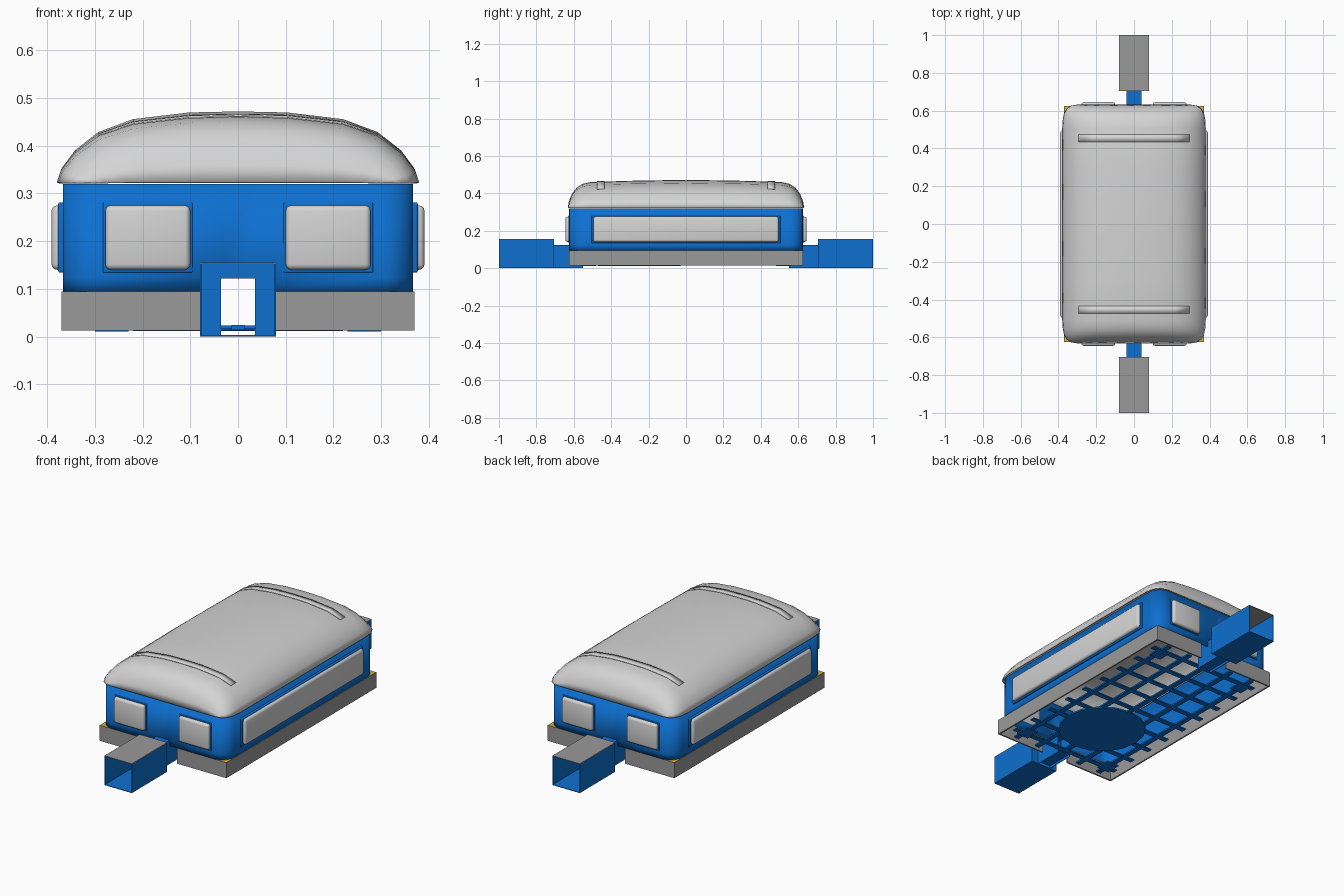
import bpy, bmesh, math

if "Cube" in bpy.data.objects:
    bpy.data.objects.remove(bpy.data.objects["Cube"], do_unlink=True)


def material(name, rgb):
    m = bpy.data.materials.new(name)
    m.use_nodes = True
    m.diffuse_color = (*rgb, 1)
    m.node_tree.nodes["Principled BSDF"].inputs["Base Color"].default_value = (*rgb, 1)
    return m


BLUE = material("blue", (0.004, 0.16, 0.63))
LIGHT = material("light_grey", (0.66, 0.66, 0.66))
GREY = material("mid_grey", (0.32, 0.32, 0.32))
YELLOW = material("yellow", (0.75, 0.45, 0.02))


def finish(name, bm, mat, thick=0, smooth=False):
    bmesh.ops.remove_doubles(bm, verts=bm.verts, dist=1e-5)
    bmesh.ops.recalc_face_normals(bm, faces=bm.faces)
    me = bpy.data.meshes.new(name)
    bm.to_mesh(me)
    bm.free()
    me.materials.append(mat)
    ob = bpy.data.objects.new(name, me)
    bpy.context.collection.objects.link(ob)
    if thick:
        mod = ob.modifiers.new("wall", 'SOLIDIFY')
        mod.thickness = thick
        mod.offset = -1
    if smooth:
        bpy.ops.object.select_all(action='DESELECT')
        ob.select_set(True)
        bpy.context.view_layer.objects.active = ob
        bpy.ops.object.shade_smooth_by_angle(angle=math.radians(35))
    return ob


def box(name, x, y, z, mat, bevel=0):
    bm = bmesh.new()
    bmesh.ops.create_cube(bm, size=1)
    for v in bm.verts:
        v.co = [a + (b - a) * (c + 0.5) for (a, b), c in zip((x, y, z), v.co)]
    if bevel:
        bmesh.ops.bevel(bm, geom=bm.edges[:], offset=bevel, segments=3,
                        profile=0.5, affect='EDGES')
    return finish(name, bm, mat, smooth=bool(bevel))


def rounded_outline(hx, hy, r, steps=6):
    pts = []
    for sx, sy, start in ((1, 1, 0), (-1, 1, 90), (-1, -1, 180), (1, -1, 270)):
        for i in range(steps + 1):
            a = math.radians(start + 90 * i / steps)
            pts.append((sx * (hx - r) + r * math.cos(a), sy * (hy - r) + r * math.sin(a)))
    return pts


# Body wall: rounded shell with a tunnel notch in each end
HX, HY, NOTCH = 0.367, 0.625, 0.036
outline = []
ring = rounded_outline(HX, HY, 0.07)
for i, p in enumerate(ring):
    outline.append(p)
    q = ring[(i + 1) % len(ring)]
    if abs(p[1] - q[1]) < 1e-6 and p[0] * q[0] < 0:
        s = math.copysign(NOTCH, p[0])
        outline += [(s, p[1]), (-s, p[1])]
bm = bmesh.new()
levels = (0.095, 0.125, 0.32)
rows = [[bm.verts.new((x, y, z)) for x, y in outline] for z in levels]
for k in range(2):
    for i in range(len(outline)):
        j = (i + 1) % len(outline)
        if k == 0 and max(abs(outline[i][0]), abs(outline[j][0])) < NOTCH + 0.001:
            continue
        bm.faces.new((rows[k][i], rows[k][j], rows[k + 1][j], rows[k + 1][i]))
finish("body_wall", bm, BLUE, 0.008, True)

# Yellow ledge: square outer edge, rounded opening
bm = bmesh.new()
inner = rounded_outline(HX - 0.01, HY - 0.01, 0.065)
for i, p in enumerate(inner):
    q = inner[(i + 1) % len(inner)]
    if max(abs(p[0] - q[0]), abs(p[1] - q[1])) > 0.1:
        continue
    sx, sy = math.copysign(0.369, p[0]), math.copysign(0.624, p[1])
    bm.faces.new([bm.verts.new((*c, 0.096)) for c in (p, q, (sx, sy))])
finish("corner_ledges", bm, YELLOW)

# Skirt with a gap at each end
for s, side in ((-1, "right"), (1, "left")):
    box(f"skirt_{side}", sorted((s * 0.37, s * 0.362)), (-0.625, 0.625), (0.013, 0.095), GREY)
    for e, end in ((-1, "front"), (1, "back")):
        box(f"skirt_{end}_{side}", sorted((s * 0.08, s * 0.37)),
            sorted((e * 0.617, e * 0.625)), (0.013, 0.095), GREY)

# Roof: cross-section lofted along the length
PROFILE = [(1, 0), (0.975, 0.19), (0.9, 0.45), (0.77, 0.71), (0.58, 0.89), (0.27, 0.985), (0, 1)]
PROFILE += [(-x, z) for x, z in PROFILE[-2::-1]]
HALF = [(0.632, 0.30, 0), (0.626, 0.335, 0.035), (0.61, 0.358, 0.075), (0.585, 0.371, 0.107),
        (0.555, 0.377, 0.127), (0.51, 0.38, 0.137), (0.3, 0.38, 0.144)]
ROOF_Z = 0.323


def loft(name, stations, mat, lift=0, reach=1, thick=0.006):
    bm = bmesh.new()
    pts = [p for p in PROFILE if abs(p[0]) <= reach]
    rows = [[bm.verts.new((x * w, y, ROOF_Z + z * h + lift)) for x, z in pts]
            for y, w, h in stations]
    for a, b in zip(rows, rows[1:]):
        for i in range(len(pts) - 1):
            bm.faces.new((a[i], a[i + 1], b[i + 1], b[i]))
    return finish(name, bm, mat, thick, True)


loft("roof", [(-y, w, h) for y, w, h in HALF] + [(0, 0.38, 0.149)] + HALF[::-1], LIGHT)

# Raised roof ribs
for s, end in ((-1, "front"), (1, "back")):
    loft(f"roof_rib_{end}", [(s * 0.435, 0.38, 0.1405), (s * 0.475, 0.38, 0.139)],
         LIGHT, 0.003, 0.8, 0.004)

# Window panels and their frames
for s, side in ((-1, "right"), (1, "left")):
    box(f"side_frame_{side}", sorted((s * 0.36, s * 0.377)), (-0.505, 0.505),
        (0.134, 0.281), BLUE, 0.004)
    box(f"side_panel_{side}", sorted((s * 0.36, s * 0.391)), (-0.495, 0.495),
        (0.14, 0.275), LIGHT, 0.012)
    for e, end in ((-1, "front"), (1, "back")):
        box(f"{end}_frame_{side}", sorted((s * 0.095, s * 0.283)),
            sorted((e * 0.618, e * 0.629)), (0.134, 0.281), BLUE, 0.003)
        box(f"{end}_panel_{side}", sorted((s * 0.10, s * 0.278)),
            sorted((e * 0.615, e * 0.645)), (0.14, 0.275), LIGHT, 0.012)

# Couplers: open tubes with a back plate and a narrow neck
T = 0.003
for e, end in ((-1, "front"), (1, "back")):
    tube, neck = sorted((e * 0.705, e)), sorted((e * 0.55, e * 0.705))
    plate = sorted((e * 0.705, e * 0.708))
    box(f"{end}_coupler_top", (-0.08, 0.08), tube, (0.152, 0.155), GREY)
    box(f"{end}_coupler_floor", (-0.08, 0.08), tube, (0, T), BLUE)
    box(f"{end}_coupler_plate_top", (-0.08, 0.08), plate, (0.125, 0.152), BLUE)
    box(f"{end}_neck_top", (-NOTCH, NOTCH), neck, (0.122, 0.125), BLUE)
    box(f"{end}_neck_floor", (-NOTCH, NOTCH), neck, (0.013, 0.016), BLUE)
    for s, side in ((-1, "right"), (1, "left")):
        box(f"{end}_coupler_side_{side}", sorted((s * 0.08, s * 0.077)), tube, (0, 0.152), BLUE)
        box(f"{end}_coupler_plate_{side}", sorted((s * NOTCH, s * 0.08)), plate, (0, 0.125), BLUE)
        box(f"{end}_neck_side_{side}", sorted((s * NOTCH, s * 0.039)), neck, (0, 0.125), BLUE)
        box(f"{end}_pad_{side}", sorted((s * 0.23, s * 0.30)),
            sorted((e * 0.48, e * 0.56)), (0.011, 0.018), BLUE)

# Underside lattice
for i in range(-2, 3):
    x = i * 0.135
    box(f"long_bar_{i + 3}", (x - 0.014, x + 0.014), (-0.6, 0.6), (0.016, 0.024), BLUE)
for i in range(-4, 5):
    y = i * 0.135
    box(f"cross_bar_{i + 5}", (-0.33, 0.33), (y - 0.014, y + 0.014), (0.017, 0.023), BLUE)

# Underside disc
bm = bmesh.new()
bmesh.ops.create_cone(bm, cap_ends=True, segments=16, radius1=0.22, radius2=0.22, depth=0.008)
bmesh.ops.translate(bm, verts=bm.verts, vec=(0, -0.25, 0.016))
finish("underside_disc", bm, BLUE)
